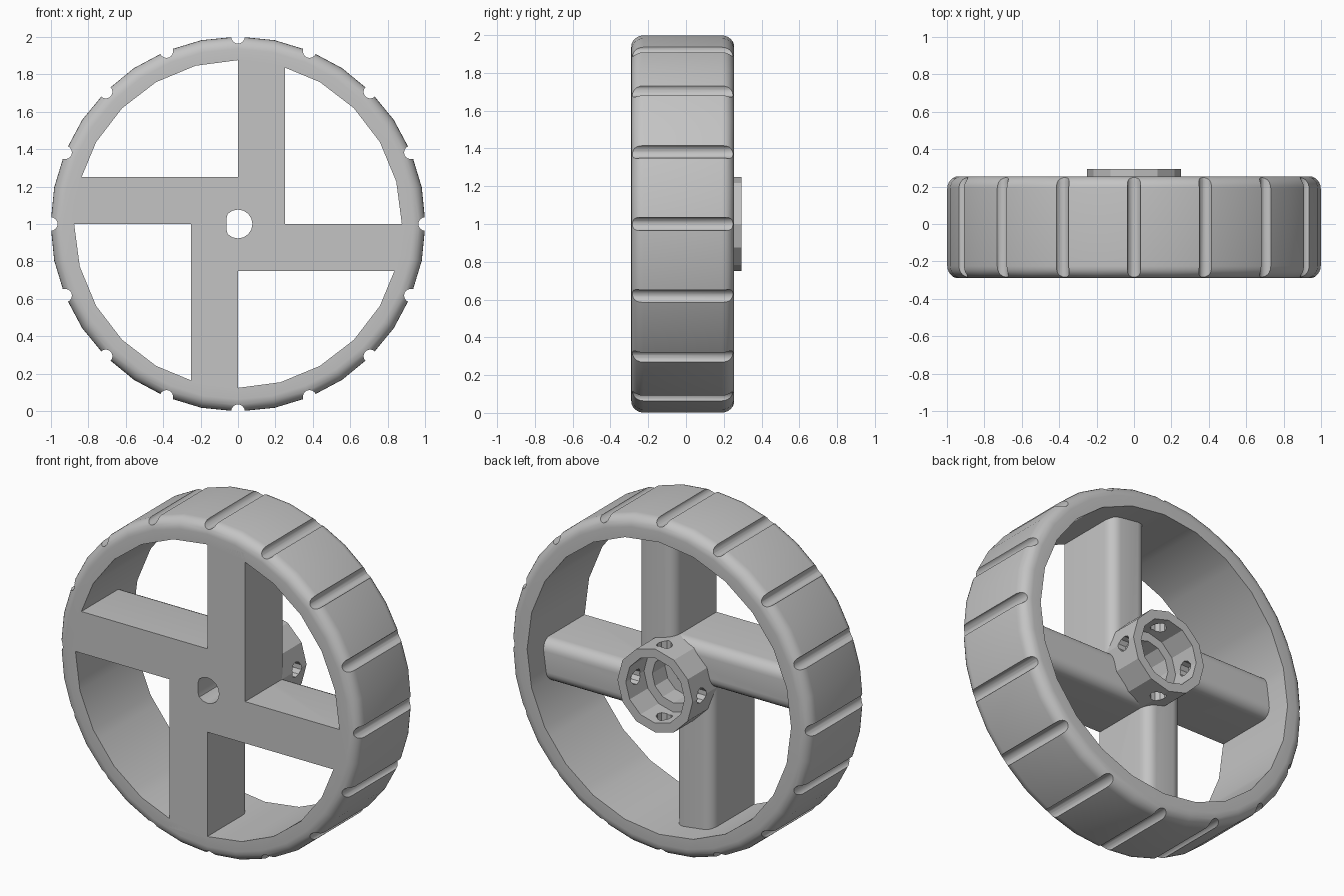
import bpy, bmesh
from math import sin, cos, pi, radians
from mathutils import Matrix, Vector

if "Cube" in bpy.data.objects:
    bpy.data.objects.remove(bpy.data.objects["Cube"])

FRONT, RIM_BACK, HUB_BACK = -0.29, 0.255, 0.293
SPOKE_BACK, SPOKE_W = 0.11, 0.25
CENTRE = Matrix.Translation((0, 0, 1))

grey = bpy.data.materials.new("grey plastic")
grey.use_nodes = True
grey.diffuse_color = (0.55, 0.55, 0.55, 1)
grey.node_tree.nodes["Principled BSDF"].inputs["Base Color"].default_value = grey.diffuse_color


def finish(bm, name):
    """Place the mesh on the wheel centre and turn it into an object."""
    bmesh.ops.recalc_face_normals(bm, faces=bm.faces)
    bm.transform(CENTRE)
    mesh = bpy.data.meshes.new(name)
    bm.to_mesh(mesh)
    bm.free()
    mesh.materials.append(grey)
    ob = bpy.data.objects.new(name, mesh)
    bpy.context.collection.objects.link(ob)
    return ob


def loft(bm, outlines):
    """Closed solid through a row of matching outlines."""
    rings = [[bm.verts.new(p) for p in outline] for outline in outlines]
    count = len(rings[0])
    for a, b in zip(rings, rings[1:]):
        for i in range(count):
            j = (i + 1) % count
            bm.faces.new((a[i], a[j], b[j], b[i]))
    bm.faces.new(rings[0])
    bm.faces.new(rings[-1])


def prism(bm, outline, direction):
    loft(bm, [outline, [p + Vector(direction) for p in outline]])


def ring(r, sides, y):
    return [Vector((r * cos(2 * pi * i / sides), y, r * sin(2 * pi * i / sides)))
            for i in range(sides)]


def lathe(profile, sides, name):
    """Solid of revolution about y from (radius, y) pairs."""
    bm = bmesh.new()
    loft(bm, [ring(r, sides, y) for r, y in profile])
    return finish(bm, name)


def activate(ob):
    bpy.ops.object.select_all(action='DESELECT')
    bpy.context.view_layer.objects.active = ob
    ob.select_set(True)


def cut(target, tools):
    """Subtract each tool from the target."""
    activate(target)
    for tool in tools:
        mod = target.modifiers.new("cut", 'BOOLEAN')
        mod.operation, mod.object, mod.solver = 'DIFFERENCE', tool, 'EXACT'
        bpy.ops.object.modifier_apply(modifier=mod.name)


def arc(cx, cy, r, start, steps=6):
    return [(cx + r * cos(radians(start + 90 * i / steps)),
             cy + r * sin(radians(start + 90 * i / steps))) for i in range(steps + 1)]


# Rim: rounded tyre body
FILLET = 0.065
outline = ([(0.5, FRONT)] + arc(1.002 - FILLET, FRONT + FILLET, FILLET, -90)
           + arc(1.002 - FILLET, RIM_BACK - FILLET, FILLET, 0) + [(0.5, RIM_BACK)])
rim = lathe(outline, 32, "rim")
rim_hollow = lathe([(0.876, -0.5), (0.876, 0.5)], 24, "rim_hollow")

# Tread grooves across the rim
bm = bmesh.new()
for k in range(16):
    a = 2 * pi * k / 16
    offset = Vector((cos(a), 0, sin(a)))
    prism(bm, [p + offset for p in ring(0.036, 16, -0.5)], (0, 1, 0))
tread_grooves = finish(bm, "tread_grooves")

# Hub collar and its stepped bore
hub = lathe([(0.25, 0.02), (0.25, HUB_BACK)], 12, "hub")
bore = [(0.14, 0), (0.14, 0.12), (0.195, 0.12), (0.195, 0.5)]
hub_bore = lathe(bore, 12, "hub_bore")

# Axle hole with one flat side
bm = bmesh.new()
prism(bm, [Vector((max(p.x, -0.062), p.y, p.z)) for p in ring(0.077, 16, -0.5)], (0, 0.7, 0))
axle_hole = finish(bm, "axle_hole")

# Set-screw holes through the collar
bm = bmesh.new()
for k in range(4):
    turn = Matrix.Rotation(k * pi / 2, 3, 'Y')
    prism(bm, [turn @ Vector((p.x, 0.205 + p.z, 0.15)) for p in ring(0.045, 10, 0)],
          turn @ Vector((0, 0, 0.2)))
screw_holes = finish(bm, "screw_holes")

# Four offset spokes with rounded back edges
ROUND = 0.065
section = ([(0, FRONT), (SPOKE_W, FRONT)]
           + arc(SPOKE_W - ROUND, SPOKE_BACK - ROUND, ROUND, 0)
           + arc(ROUND, SPOKE_BACK - ROUND, ROUND, 90))
spokes = []
for name in ("top", "left", "bottom", "right"):
    bm = bmesh.new()
    prism(bm, [Vector((x, y, -0.01)) for x, y in section], (0, 0, 0.9))
    bm.transform(Matrix.Rotation(len(spokes) * pi / 2, 4, 'Y'))
    spokes.append(finish(bm, name + "_spoke"))

# Carve the parts, then drop the cutters
cut(rim, [rim_hollow, tread_grooves])
cut(hub, [hub_bore, screw_holes])
for spoke in spokes:
    cut(spoke, [hub_bore, axle_hole])
for tool in (rim_hollow, tread_grooves, hub_bore, axle_hole, screw_holes):
    bpy.data.objects.remove(tool)

for part in [rim, hub] + spokes:
    activate(part)
    bpy.ops.object.shade_smooth_by_angle(angle=radians(28))
